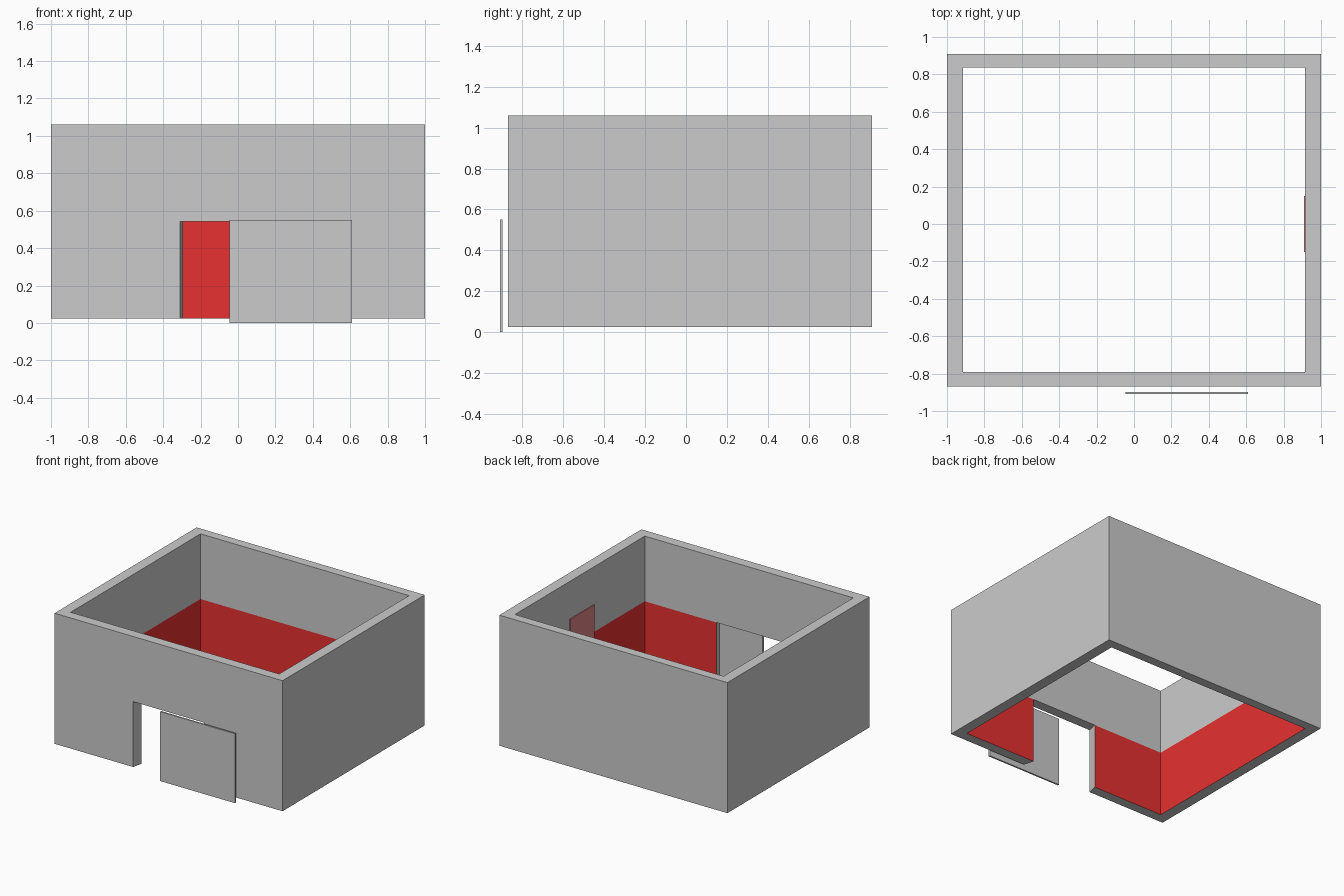
import bpy
import bmesh

if "Cube" in bpy.data.objects:
    bpy.data.objects.remove(bpy.data.objects["Cube"])


def material(name, rgb):
    m = bpy.data.materials.new(name)
    m.diffuse_color = (*rgb, 1)
    m.use_nodes = True
    m.node_tree.nodes["Principled BSDF"].inputs["Base Color"].default_value = m.diffuse_color
    return m


def add_mesh(name, bm, mats=()):
    bmesh.ops.recalc_face_normals(bm, faces=bm.faces)
    me = bpy.data.meshes.new(name)
    bm.to_mesh(me)
    bm.free()
    for m in mats:
        me.materials.append(m)
    ob = bpy.data.objects.new(name, me)
    bpy.context.collection.objects.link(ob)
    return ob


def box(name, lo, hi, mats=()):
    bm = bmesh.new()
    bmesh.ops.create_cube(bm, size=1)
    for v in bm.verts:
        v.co = [(a + b) / 2 + c * (b - a) for a, b, c in zip(lo, hi, v.co)]
    return add_mesh(name, bm, mats)


grey = material("wall_grey", (0.6, 0.6, 0.6))
red = material("dado_red", (0.8, 0.03, 0.03))
dull_red = material("panel_red", (0.73, 0.23, 0.23))

# Wall plan, running round from one door jamb to the other
outer = [(-.31, -.87), (-1, -.87), (-1, .91), (1, .91), (1, -.87), (.31, -.87)]
inner = [(-.293, -.79), (-.915, -.79), (-.915, .837), (.915, .837), (.915, -.79), (.285, -.79)]
levels = [.025, .543, 1.06]

bm = bmesh.new()
out = [[bm.verts.new((x, y, z)) for x, y in outer] for z in levels]
inn = [[bm.verts.new((x, y, z)) for x, y in inner] for z in levels]
n = len(outer)
for i in range(n):
    j = (i + 1) % n
    doorway = i == n - 1
    for k in range(2):
        if doorway and k == 0:
            continue
        bm.faces.new((out[k][i], out[k][j], out[k + 1][j], out[k + 1][i]))
        f = bm.faces.new((inn[k][i], inn[k][j], inn[k + 1][j], inn[k + 1][i]))
        f.material_index = 1 if k == 0 else 0  # red lower band inside
    # Top rim, and underside (lintel soffit over the doorway)
    low = 1 if doorway else 0
    for k in (2, low):
        bm.faces.new((out[k][i], out[k][j], inn[k][j], inn[k][i]))
# Door jambs
for i in (0, n - 1):
    bm.faces.new((out[0][i], inn[0][i], inn[1][i], out[1][i]))
add_mesh("room_walls", bm, (grey, red))

# Sliding door standing in front of the opening
box("sliding_door", (-.045, -.91, 0), (.61, -.897, .55))

# Small panel on the inside of the right wall
box("wall_panel", (.908, -.15, .46), (.916, .15, .762), (dull_red,))
